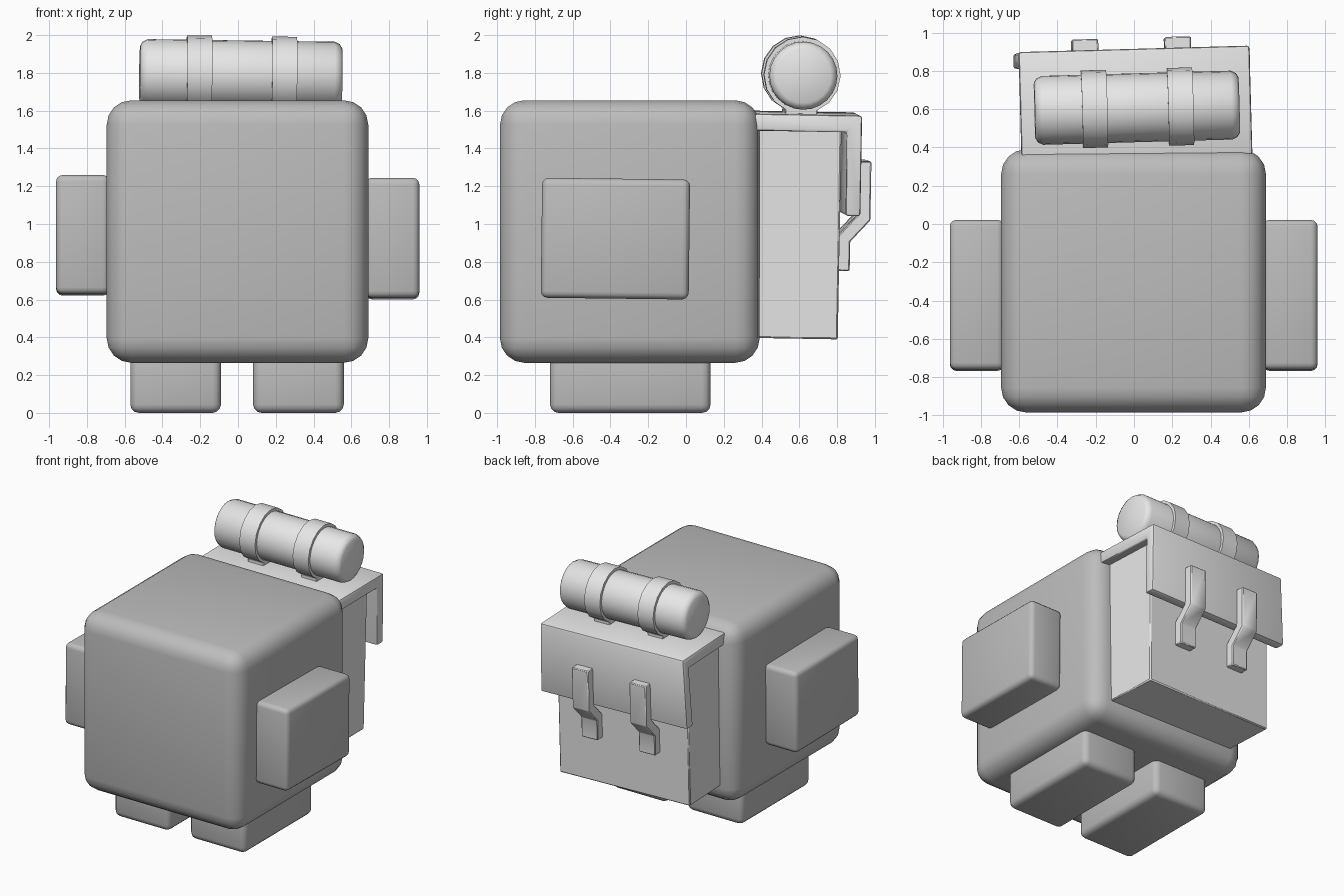
import bpy
import bmesh
import math
from mathutils import Matrix, Vector

if "Cube" in bpy.data.objects:
    bpy.data.objects.remove(bpy.data.objects["Cube"])


def make_material(name, value):
    m = bpy.data.materials.new(name)
    m.diffuse_color = (value, value, value, 1.0)
    m.use_nodes = True
    m.node_tree.nodes["Principled BSDF"].inputs["Base Color"].default_value = m.diffuse_color
    return m


BODY = make_material("medium_grey", 0.51)
PACK = make_material("light_grey", 0.80)

# The whole backpack leans slightly about its own centre
PIVOT = Matrix.Translation((0, 0.6, 1.2))
LEAN = (PIVOT @ Matrix.Rotation(math.radians(1.6), 4, 'Z')
        @ Matrix.Rotation(math.radians(0.8), 4, 'Y')
        @ Matrix.Rotation(math.radians(-1.0), 4, 'X') @ PIVOT.inverted())


def finish(name, bm, mat, bevel=0.0, segments=2, matrix=None):
    """Turn a bmesh into a bevelled, smooth-shaded object."""
    bmesh.ops.recalc_face_normals(bm, faces=bm.faces)
    if matrix is not None:
        bm.transform(matrix)
    me = bpy.data.meshes.new(name)
    bm.to_mesh(me)
    bm.free()
    me.materials.append(mat)
    ob = bpy.data.objects.new(name, me)
    bpy.context.collection.objects.link(ob)
    bpy.ops.object.select_all(action='DESELECT')
    ob.select_set(True)
    bpy.context.view_layer.objects.active = ob
    if bevel:
        mod = ob.modifiers.new("soft_edges", 'BEVEL')
        mod.width = bevel
        mod.segments = segments
        mod.limit_method = 'ANGLE'
        mod.angle_limit = math.radians(35)
        bpy.ops.object.modifier_apply(modifier=mod.name)
    bpy.ops.object.shade_smooth_by_angle(angle=math.radians(40))
    return ob


def box(name, x, y, z, mat, bevel, segments=2, matrix=None):
    bm = bmesh.new()
    bmesh.ops.create_cube(bm, size=1)
    for v in bm.verts:
        v.co = Vector([(r[0] + r[1]) / 2 + c * (r[1] - r[0])
                       for c, r in zip(v.co, (x, y, z))])
    return finish(name, bm, mat, bevel, segments, matrix)


def extrude_profile(points, x0, x1):
    """Prism along x from (y, z) points."""
    bm = bmesh.new()
    face = bm.faces.new([bm.verts.new((x0, y, z)) for y, z in points])
    ext = bmesh.ops.extrude_face_region(bm, geom=[face])
    for g in ext['geom']:
        if isinstance(g, bmesh.types.BMVert):
            g.co.x = x1
    return bm


def lathe_x(profile, centre, sides, closed):
    """Revolve (x, radius) points about an axis along x."""
    bm = bmesh.new()
    cx, cy, cz = centre
    rings = []
    for x, r in profile:
        rings.append([bm.verts.new((cx + x,
                                    cy + r * math.cos(math.tau * i / sides),
                                    cz + r * math.sin(math.tau * i / sides)))
                      for i in range(sides)])
    pairs = list(zip(rings, rings[1:]))
    if closed:
        pairs.append((rings[-1], rings[0]))
    for a, b in pairs:
        for i in range(sides):
            j = (i + 1) % sides
            bm.faces.new((a[i], a[j], b[j], b[i]))
    if not closed:
        bm.faces.new(rings[0])
        bm.faces.new(rings[-1])
    return bm


# Rounded cube body
box("body", (-0.695, 0.69), (-0.985, 0.39), (0.265, 1.655), BODY, 0.13, 4)

# Feet
box("left_foot", (-0.57, -0.09), (-0.72, 0.13), (0, 0.36), BODY, 0.045, 3)
box("right_foot", (0.08, 0.56), (-0.72, 0.13), (0, 0.36), BODY, 0.045, 3)

# Arms, tilted a touch forward
for side, xs, zs in (("left", (-0.963, -0.68), (0.625, 1.255)),
                     ("right", (0.675, 0.96), (0.605, 1.24))):
    mid = Matrix.Translation((0, -0.375, 0.93))
    tilt = mid @ Matrix.Rotation(math.radians(-0.7), 4, 'X') @ mid.inverted()
    box(side + "_arm", xs, (-0.765, 0.018), zs, BODY, 0.035, 3, tilt)

# Backpack main compartment
box("pack_box", (-0.56, 0.54), (0.33, 0.803), (0.40, 1.52), PACK, 0.008, 1, LEAN)

# Lid that folds over and hangs down the back, flaring at the bottom
lid = extrude_profile([(0.34, 1.498), (0.34, 1.588), (0.909, 1.588),
                       (0.909, 1.055), (0.83, 1.055), (0.83, 1.498)],
                      -0.60, 0.607)
for v in lid.verts:
    if v.co.z < 1.2:
        v.co.x += -0.022 if v.co.x < 0 else 0.008
finish("pack_lid", lid, PACK, 0.014, 2, LEAN)

# Kinked closing straps
for side, x0 in (("left", -0.317), ("right", 0.168)):
    strap = extrude_profile([(0.90, 1.342), (0.971, 1.342), (0.971, 1.03),
                             (0.866, 0.915), (0.866, 0.76), (0.80, 0.76),
                             (0.80, 0.945), (0.90, 1.055)], x0, x0 + 0.138)
    finish(side + "_closing_strap", strap, PACK, 0.006, 1, LEAN)

# Bedroll with rounded ends
AXIS = (0.007, 0.597, 1.792)
roll = lathe_x([(-0.535, 0.145), (-0.522, 0.167), (-0.495, 0.18),
                (0.495, 0.18), (0.522, 0.167), (0.535, 0.145)], AXIS, 24, False)
finish("bedroll", roll, PACK, matrix=LEAN)

# Bands around the bedroll and the tabs that hold them to the lid
for side, x in (("left", -0.215), ("right", 0.235)):
    band = lathe_x([(-0.066, 0.17), (-0.066, 0.203),
                    (0.066, 0.203), (0.066, 0.17)],
                   (x, AXIS[1], AXIS[2]), 16, True)
    finish(side + "_bedroll_band", band, PACK, matrix=LEAN)
    box(side + "_band_tab", (x - 0.066, x + 0.066), (0.51, 0.68),
        (1.57, 1.613), PACK, 0.005, 1, LEAN)
